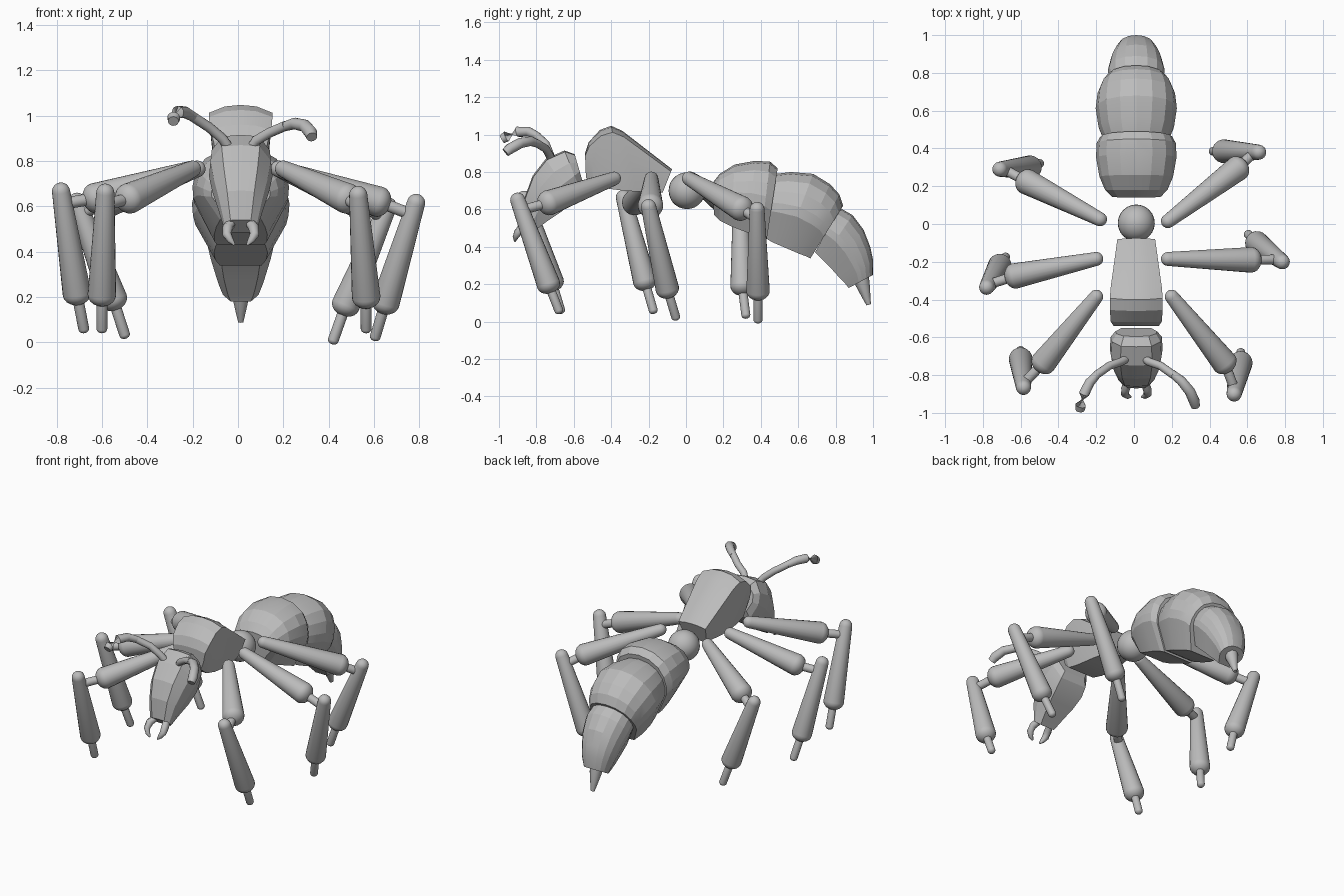
import bpy, bmesh, math
from mathutils import Vector

shell = bpy.data.materials.new("grey_shell")
shell.diffuse_color = (0.5, 0.5, 0.5, 1)
CX = 0.012  # the body sits slightly off centre


def finish(name, bm, smooth):
    """Turn a bmesh into a named, coloured object."""
    bmesh.ops.recalc_face_normals(bm, faces=bm.faces)
    me = bpy.data.meshes.new(name)
    bm.to_mesh(me)
    bm.free()
    ob = bpy.data.objects.new(name, me)
    bpy.context.collection.objects.link(ob)
    me.materials.append(shell)
    if smooth:
        bpy.ops.object.select_all(action='DESELECT')
        ob.select_set(True)
        bpy.context.view_layer.objects.active = ob
        bpy.ops.object.shade_smooth_by_angle(angle=math.radians(smooth))
    return ob


def skin(name, rings, smooth):
    """Bridge rings of points and cap both ends."""
    bm = bmesh.new()
    loops = [[bm.verts.new(p) for p in r] for r in rings]
    n = len(loops[0])
    for a, b in zip(loops, loops[1:]):
        for i in range(n):
            j = (i + 1) % n
            bm.faces.new((a[i], a[j], b[j], b[i]))
    bm.faces.new(loops[0])
    bm.faces.new(loops[-1])
    return finish(name, bm, smooth)


def body(name, half, rings, smooth=0):
    """Mirrored half section (width, height) swept along rings
    (top y, top z, bottom y, bottom z, half width)."""
    left = [(-u, v) for u, v in reversed(half) if u > 0]
    out = []
    for ty, tz, by, bz, w in rings:
        out.append([(CX + u * w, by + (ty - by) * v, bz + (tz - bz) * v)
                    for u, v in half + left])
    return skin(name, out, smooth)


def tube(name, path, radii, sides=20):
    """Round tube through points with a radius at each one."""
    pts = [Vector(p) for p in path]
    rings = []
    for i, (p, r) in enumerate(zip(pts, radii)):
        d = (pts[min(i + 1, len(pts) - 1)] - pts[max(i - 1, 0)]).normalized()
        u = d.cross(Vector((0.31, 0.9, 0.3))).normalized()
        v = d.cross(u)
        rings.append([p + r * (math.cos(t) * u + math.sin(t) * v)
                      for t in (2 * math.pi * k / sides for k in range(sides))])
    return skin(name, rings, 50)


def capsule(name, a, b, ra, rb, steps=5):
    """Tapered limb with rounded ends."""
    a, b = Vector(a), Vector(b)
    d = (b - a).normalized()
    path, radii = [], []
    for k in range(steps + 1):
        t = math.radians(4 + 86 * k / steps)
        path.append(a - d * ra * math.cos(t))
        radii.append(ra * math.sin(t))
    for k in range(steps + 1):
        t = math.radians(86 * k / steps)
        path.append(b + d * rb * math.sin(t) * 0.8)
        radii.append(rb * math.cos(t))
    return tube(name, path, radii)


# Abdomen: three domed plates with flat undersides, then the sting
dome = [(0.55, 0), (0.98, 0.42), (1, 0.55), (0.93, 0.72), (0.74, 0.87),
        (0.4, 0.97), (0, 1)]
body("abdomen_front", dome, [
    (0.14, 0.74, 0.15, 0.57, 0.13), (0.18, 0.79, 0.18, 0.54, 0.165),
    (0.26, 0.84, 0.24, 0.51, 0.195), (0.37, 0.86, 0.33, 0.475, 0.213),
    (0.45, 0.855, 0.40, 0.445, 0.21), (0.49, 0.82, 0.43, 0.43, 0.19)], 15)
body("abdomen_middle", dome, [
    (0.48, 0.79, 0.42, 0.45, 0.175), (0.56, 0.80, 0.46, 0.425, 0.2),
    (0.68, 0.79, 0.53, 0.395, 0.215), (0.77, 0.735, 0.60, 0.365, 0.205),
    (0.82, 0.68, 0.64, 0.35, 0.185), (0.84, 0.62, 0.665, 0.338, 0.165)], 15)
body("abdomen_rear", dome, [
    (0.82, 0.61, 0.69, 0.37, 0.145), (0.89, 0.57, 0.73, 0.33, 0.15),
    (0.95, 0.49, 0.78, 0.28, 0.135), (0.985, 0.40, 0.82, 0.235, 0.115),
    (1.0, 0.33, 0.85, 0.205, 0.1), (1.0, 0.25, 0.87, 0.18, 0.08)], 15)
tube("sting", [(CX, 0.93, 0.25), (CX, 0.945, 0.2), (CX, 0.965, 0.13),
               (CX, 0.977, 0.09)], [0.045, 0.038, 0.022, 0.012], 10)

# Waist ball
bm = bmesh.new()
bmesh.ops.create_uvsphere(bm, u_segments=24, v_segments=14, radius=0.098)
bmesh.ops.translate(bm, verts=bm.verts, vec=(CX, 0.005, 0.7))
finish("waist", bm, 40)

# Thorax: boxy hump with a slightly crowned top
crown = [(0.72, 0), (0.9, 0.45), (1, 0.9), (0.5, 0.98), (0, 1)]
body("thorax", crown, [
    (-0.54, 0.90, -0.535, 0.77, 0.12), (-0.52, 0.96, -0.49, 0.73, 0.135),
    (-0.46, 1.025, -0.41, 0.71, 0.14), (-0.40, 1.047, -0.33, 0.70, 0.14),
    (-0.34, 1.02, -0.26, 0.695, 0.135), (-0.075, 0.815, -0.125, 0.69, 0.1)], 20)

# Head: wedge sloping down to the jaws
face = [(0.7, 0), (1, 0.4), (0.95, 0.7), (0.6, 0.97), (0, 1)]
body("head", face, [
    (-0.595, 0.895, -0.55, 0.74, 0.11), (-0.65, 0.915, -0.56, 0.69, 0.135),
    (-0.75, 0.87, -0.60, 0.64, 0.14), (-0.82, 0.78, -0.67, 0.585, 0.125),
    (-0.86, 0.67, -0.745, 0.535, 0.1), (-0.87, 0.54, -0.81, 0.485, 0.075)], 15)

for side, tag in ((1, "right"), (-1, "left")):
    # Jaws
    tube("jaw_" + tag, [(CX + side * x, y, z) for x, y, z in (
        (0.04, -0.83, 0.53), (0.058, -0.875, 0.505), (0.06, -0.9, 0.475),
        (0.045, -0.912, 0.45), (0.028, -0.915, 0.43))],
        [0.022, 0.024, 0.021, 0.015, 0.005], 8)

# Antennae: slim inner stalk and thicker drooping end
tube("antenna_stalk_right", [(0.055, -0.71, 0.85), (0.08, -0.73, 0.89),
     (0.14, -0.75, 0.925), (0.21, -0.80, 0.955)], [0.022] * 4, 12)
tube("antenna_tip_right", [(0.20, -0.79, 0.95), (0.25, -0.83, 0.965),
     (0.295, -0.885, 0.955), (0.32, -0.94, 0.925), (0.325, -0.965, 0.905)],
     [0.021, 0.026, 0.028, 0.029, 0.024], 12)
tube("antenna_stalk_left", [(-0.035, -0.71, 0.85), (-0.07, -0.73, 0.90),
     (-0.13, -0.75, 0.95), (-0.20, -0.80, 0.995)], [0.022] * 4, 12)
tube("antenna_tip_left", [(-0.19, -0.79, 0.99), (-0.235, -0.84, 1.015),
     (-0.265, -0.90, 1.015), (-0.283, -0.96, 0.99), (-0.285, -0.985, 0.975)],
     [0.021, 0.026, 0.028, 0.029, 0.024], 12)

# Legs: hip, thigh end, knee, ankle, foot tip
legs = {
    "front_right": ((0.20, -0.385, 0.765), (0.48, -0.735, 0.635),
                    (0.53, -0.90, 0.65), (0.565, -0.735, 0.20), (0.565, -0.68, 0.06)),
    "front_left": ((-0.20, -0.385, 0.765), (-0.48, -0.735, 0.635),
                   (-0.585, -0.865, 0.66), (-0.6, -0.715, 0.21), (-0.6, -0.67, 0.06)),
    "middle_right": ((0.18, -0.185, 0.765), (0.62, -0.19, 0.62),
                     (0.785, -0.20, 0.615), (0.65, -0.10, 0.175), (0.605, -0.055, 0.025)),
    "middle_left": ((-0.20, -0.185, 0.765), (-0.63, -0.275, 0.635),
                    (-0.78, -0.335, 0.665), (-0.71, -0.22, 0.215), (-0.68, -0.175, 0.06)),
    "rear_right": ((0.18, 0.015, 0.765), (0.55, 0.295, 0.605),
                   (0.66, 0.38, 0.60), (0.475, 0.385, 0.165), (0.42, 0.385, 0.01)),
    "rear_left": ((-0.18, 0.025, 0.765), (-0.57, 0.225, 0.62),
                  (-0.71, 0.29, 0.62), (-0.55, 0.30, 0.19), (-0.50, 0.32, 0.035)),
}
for tag, (hip, thigh, knee, ankle, tip) in legs.items():
    joint = Vector(knee).lerp(Vector(ankle), 0.12)
    capsule("thigh_" + tag, hip, thigh, 0.037, 0.068)
    capsule("knee_pin_" + tag, thigh, joint, 0.026, 0.026)
    capsule("shin_" + tag, knee, ankle, 0.04, 0.063)
    capsule("foot_" + tag, ankle, tip, 0.024, 0.024)
